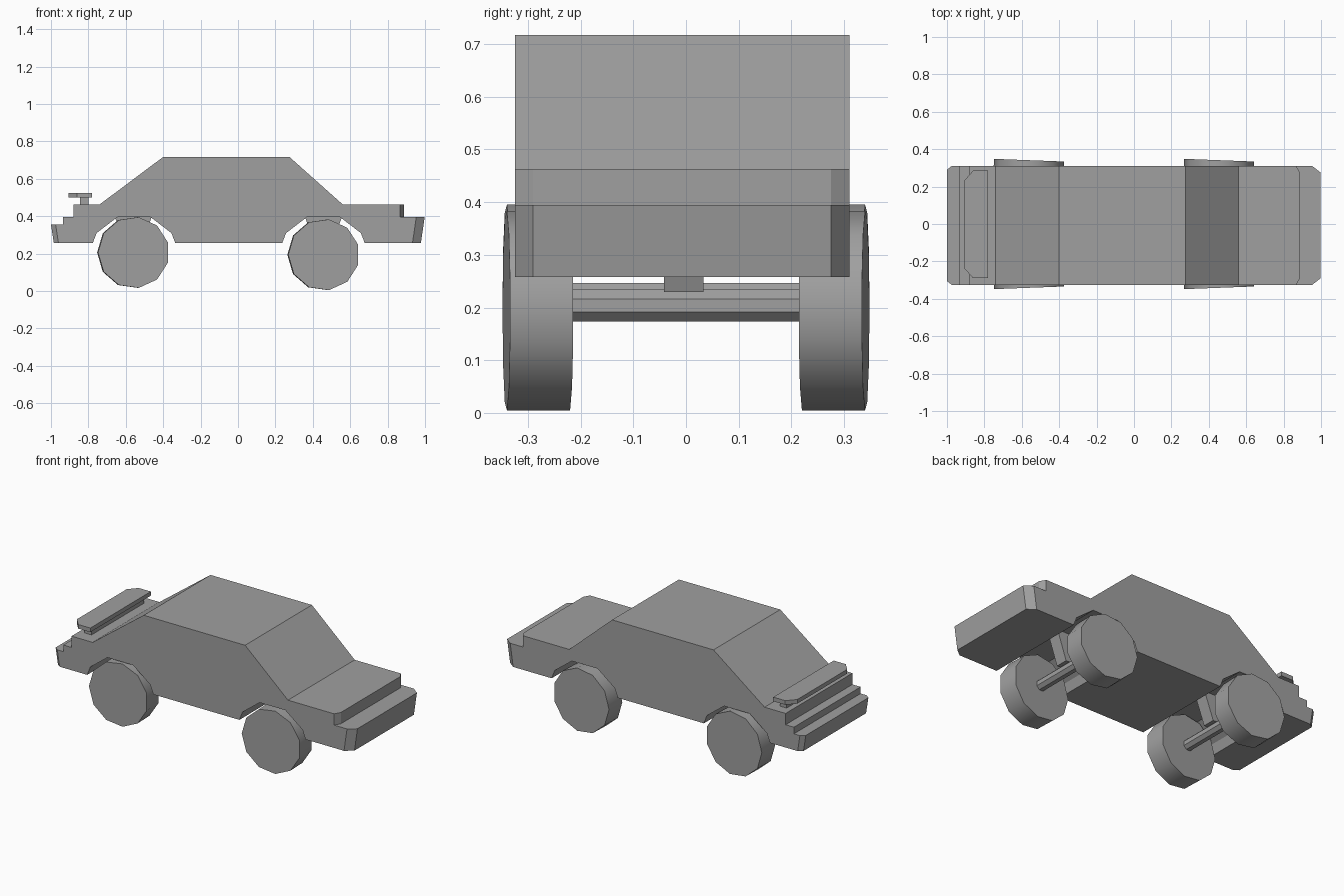
import bpy, bmesh, math
from mathutils import Matrix, Vector

cube = bpy.data.objects.get("Cube")
if cube:
    bpy.data.objects.remove(cube, do_unlink=True)

grey = bpy.data.materials.new("plain grey")
grey.use_nodes = True
colour = (0.35, 0.35, 0.35, 1)
grey.diffuse_color = colour
grey.node_tree.nodes["Principled BSDF"].inputs["Base Color"].default_value = colour

RIGHT, LEFT = -0.325, 0.31


def finish(name, bm):
    bmesh.ops.recalc_face_normals(bm, faces=bm.faces)
    mesh = bpy.data.meshes.new(name)
    bm.to_mesh(mesh)
    bm.free()
    mesh.materials.append(grey)
    obj = bpy.data.objects.new(name, mesh)
    bpy.context.collection.objects.link(obj)
    return obj


def prism(name, start, end):
    """Join two matching outlines into a closed solid."""
    bm = bmesh.new()
    a = [bm.verts.new(p) for p in start]
    b = [bm.verts.new(p) for p in end]
    bm.faces.new(a)
    bm.faces.new(b[::-1])
    for i in range(len(a)):
        j = (i + 1) % len(a)
        bm.faces.new((a[i], b[i], b[j], a[j]))
    return finish(name, bm)


def side_prism(name, profile, y0, y1):
    return prism(name, [(x, y0, z) for x, z in profile],
                 [(x, y1, z) for x, z in profile])


def end_plate(name, inner, outer, z0, z1, cut_x, cut_y, lean=0, y0=RIGHT, y1=LEFT):
    """Plate with two clipped outer corners; lean pulls in its lower edge."""
    s = 1 if outer > inner else -1

    def outline(z, tip):
        back = tip - s * cut_x
        return [(inner, y0, z), (back, y0, z), (tip, y0 + cut_y, z),
                (tip, y1 - cut_y, z), (back, y1, z), (inner, y1, z)]
    return prism(name, outline(z0, outer - s * lean), outline(z1, outer))


def cylinder(name, centre, radius, depth, sides, turn=0, yaw=0):
    bm = bmesh.new()
    place = (Matrix.Translation(Vector(centre)) @ Matrix.Rotation(yaw, 4, 'Z')
             @ Matrix.Rotation(math.pi / 2, 4, 'X') @ Matrix.Rotation(turn, 4, 'Z'))
    bmesh.ops.create_cone(bm, cap_ends=True, segments=sides, radius1=radius,
                          radius2=radius, depth=depth, matrix=place)
    return finish(name, bm)


# Main body: side outline with both wheel arches, extruded across the width
def arch(x):
    return [(x + dx, z) for dx, z in ((0.22, 0.258), (0.2, 0.31), (0.085, 0.398),
                                      (-0.085, 0.398), (-0.2, 0.31), (-0.22, 0.258))]


top = [(-0.935, 0.258), (-0.935, 0.395), (-0.88, 0.395), (-0.88, 0.463),
       (-0.74, 0.463), (-0.40, 0.717), (0.275, 0.717), (0.56, 0.463),
       (0.86, 0.463), (0.86, 0.258)]
side_prism("body", top + arch(0.457) + arch(-0.556), RIGHT, LEFT)

# Clipped ends of the body
end_plate("hood_edge", 0.86, 0.887, 0.395, 0.463, 0.02, 0.035)
end_plate("front_bumper", 0.86, 0.998, 0.258, 0.395, 0.045, 0.035, 0.02)
end_plate("rear_bumper", -0.935, -1.0, 0.258, 0.355, 0.025, 0.02, 0.015)

# Rear spoiler on its stand
end_plate("spoiler", -0.78, -0.905, 0.5, 0.525, 0.045, 0.05, 0, -0.29, 0.285)
side_prism("spoiler_stand", [(-0.845, 0.46), (-0.8, 0.46), (-0.8, 0.5), (-0.845, 0.5)],
           -0.25, 0.25)

# Axles, their hangers and the slightly angled wheels
for end, x, z in (("front", 0.457, 0.194), ("rear", -0.56, 0.206)):
    cylinder(end + "_axle", (x, 0, z + 0.01), 0.033, 0.5, 8, math.pi / 8)
    side_prism(end + "_axle_hanger", [(x - 0.04, z + 0.035), (x + 0.04, z + 0.035),
                                      (x + 0.1, 0.4), (x - 0.1, 0.4)], -0.042, 0.033)
    for side, s in (("left", 1), ("right", -1)):
        wheel = cylinder(f"{end}_{side}_wheel", (x, s * 0.281, z), 0.191, 0.12, 11,
                         math.pi / 2, -s * math.radians(2.2))
        bpy.ops.object.select_all(action='DESELECT')
        wheel.select_set(True)
        bpy.context.view_layer.objects.active = wheel
        bpy.ops.object.shade_smooth_by_angle(angle=math.radians(40))
